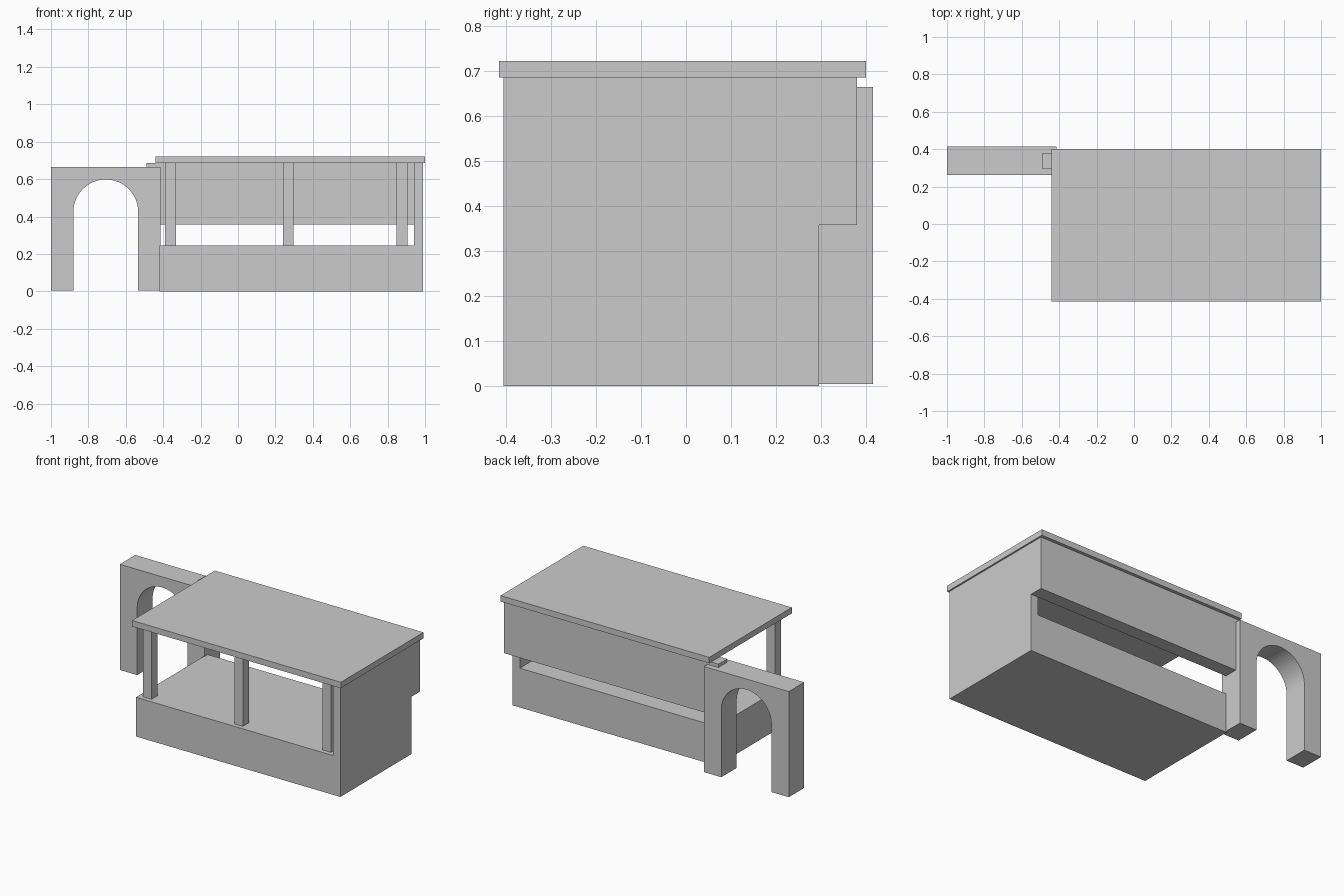
import bpy, bmesh, math

if "Cube" in bpy.data.objects:
    bpy.data.objects.remove(bpy.data.objects["Cube"])


def finish(name, bm):
    bmesh.ops.recalc_face_normals(bm, faces=bm.faces)
    mesh = bpy.data.meshes.new(name)
    bm.to_mesh(mesh)
    bm.free()
    obj = bpy.data.objects.new(name, mesh)
    bpy.context.collection.objects.link(obj)
    return obj


def box(name, x, y, z):
    """Box from (min, max) ranges."""
    bm = bmesh.new()
    bmesh.ops.create_cube(bm, size=1)
    for v in bm.verts:
        v.co = [(a + b) / 2 + c * (b - a) for c, (a, b) in zip(v.co, (x, y, z))]
    return finish(name, bm)


def extrude_profile(name, points, y0, y1):
    """Extrude an xz outline from y0 to y1."""
    bm = bmesh.new()
    face = bm.faces.new([bm.verts.new((x, y0, z)) for x, z in points])
    out = bmesh.ops.extrude_face_region(bm, geom=[face])
    for v in out["geom"]:
        if isinstance(v, bmesh.types.BMVert):
            v.co.y = y1
    return finish(name, bm)


# Main shelter body
box("base", (-0.42, 0.94), (-0.405, 0.295), (0, 0.245))
box("side_wall", (0.94, 0.99), (-0.405, 0.295), (0, 0.685))
box("roof", (-0.44, 1.0), (-0.415, 0.40), (0.685, 0.722))
box("back_panel", (-0.49, 0.99), (0.295, 0.38), (0.358, 0.685))

# Front posts
for i, x in enumerate((-0.39, 0.24, 0.848)):
    box(f"front_post_{i + 1}", (x, x + 0.058), (-0.378, -0.318), (0.245, 0.685))

# Archway beside the shelter
cx, r, spring, foot = -0.707, 0.173, 0.425, 0.005
steps = 32
arc = [(cx - r * math.cos(math.pi * i / steps), spring + r * math.sin(math.pi * i / steps))
       for i in range(steps + 1)]
outline = ([(-1.0, foot), (cx - r, foot)] + arc
           + [(cx + r, foot), (-0.415, foot), (-0.415, 0.664), (-1.0, 0.664)])
extrude_profile("archway", outline, 0.263, 0.415)
